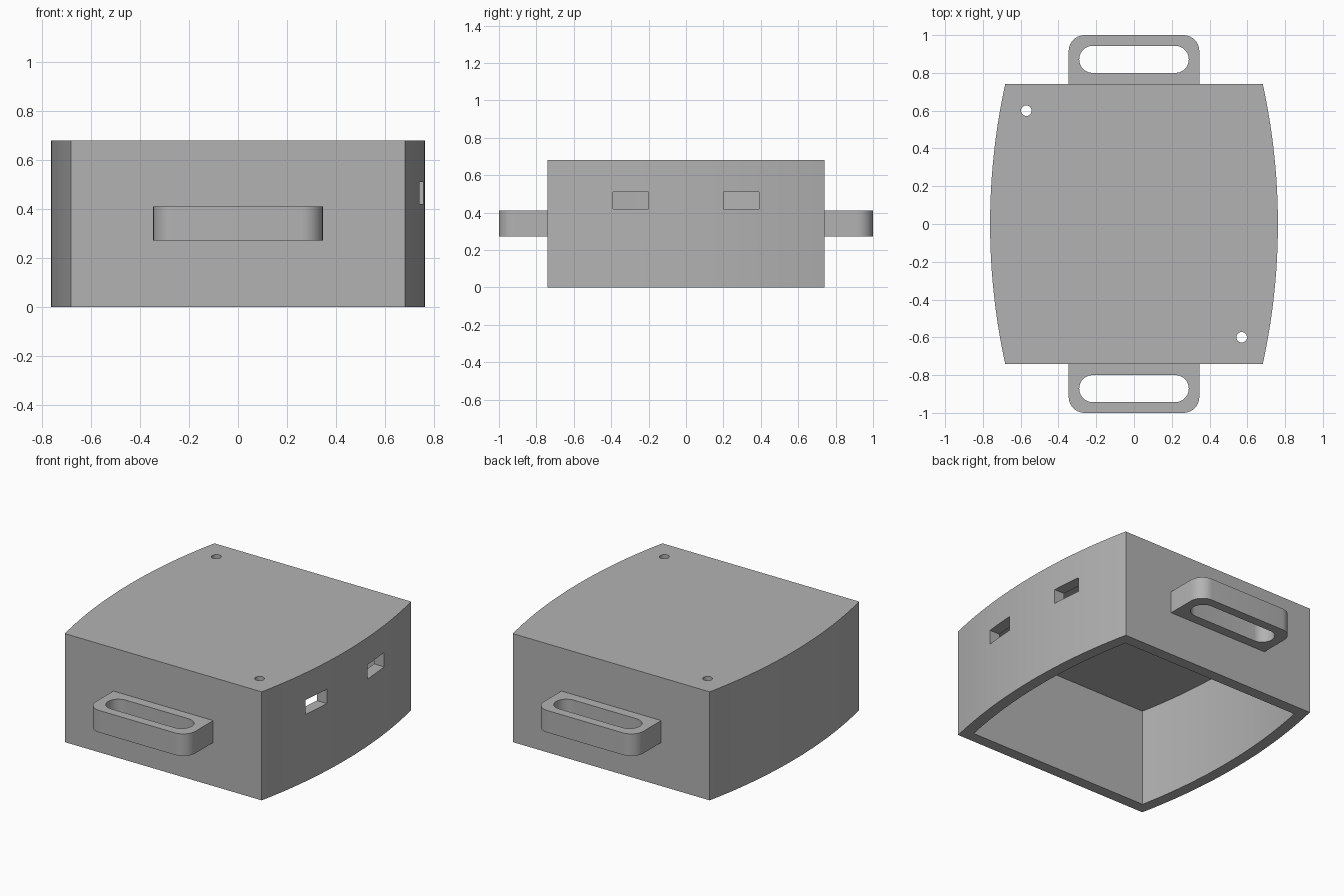
import bpy, bmesh
from math import sin, cos, pi, asin
from mathutils import Matrix

cube = bpy.data.objects.get("Cube")
if cube:
    bpy.data.objects.remove(cube, do_unlink=True)

GREY = (0.45, 0.45, 0.45, 1)
grey = bpy.data.materials.new("plain grey")
grey.use_nodes = True
grey.diffuse_color = GREY
grey.node_tree.nodes["Principled BSDF"].inputs["Base Color"].default_value = GREY

HALF_Y, END_X, BULGE, HEIGHT, WALL = 0.74, 0.682, 0.08, 0.68, 0.07
RADIUS = (HALF_Y ** 2 + BULGE ** 2) / (2 * BULGE)
CENTRE = END_X + BULGE - RADIUS


def prism(name, outline, z0, z1):
    """Extrude a counter-clockwise outline from z0 to z1."""
    bm = bmesh.new()
    face = bm.faces.new([bm.verts.new((x, y, z0)) for x, y in outline])
    top = bmesh.ops.extrude_face_region(bm, geom=[face])["geom"]
    verts = [g for g in top if isinstance(g, bmesh.types.BMVert)]
    bmesh.ops.translate(bm, verts=verts, vec=(0, 0, z1 - z0))
    bmesh.ops.recalc_face_normals(bm, faces=bm.faces)
    mesh = bpy.data.meshes.new(name)
    bm.to_mesh(mesh)
    bm.free()
    mesh.materials.append(grey)
    obj = bpy.data.objects.new(name, mesh)
    bpy.context.collection.objects.link(obj)
    return obj


def bowed(inset, steps=24):
    """Straight front and back, sides bowed outwards."""
    r, y = RADIUS - inset, HALF_Y - inset
    a = asin(y / r)
    angles = [-a + 2 * a * i / steps for i in range(steps + 1)]
    side = [(CENTRE + r * cos(t), r * sin(t)) for t in angles]
    return side + [(-x, -y) for x, y in side]


def rounded(x0, x1, y0, y1, r, steps=10, round_inner=True):
    """Rectangle with rounded corners; the y0 corners may stay square."""
    points = []
    corners = [(x1, y0, 1, -1), (x1, y1, 1, 1), (x0, y1, -1, 1), (x0, y0, -1, -1)]
    for k, (x, y, sx, sy) in enumerate(corners):
        if sy < 0 and not round_inner:
            points.append((x, y))
            continue
        for i in range(steps + 1):
            t = (k - 1 + i / steps) * pi / 2
            points.append((x - sx * r + r * cos(t), y - sy * r + r * sin(t)))
    return points


def cut(obj, cutters):
    """Subtract the cutters, then discard them."""
    bpy.ops.object.select_all(action='DESELECT')
    bpy.context.view_layer.objects.active = obj
    obj.select_set(True)
    for c in cutters:
        c.hide_render = True
        mod = obj.modifiers.new("cut", 'BOOLEAN')
        mod.operation, mod.solver, mod.object = 'DIFFERENCE', 'EXACT', c
        bpy.ops.object.modifier_apply(modifier=mod.name)
        bpy.data.objects.remove(c, do_unlink=True)
    bpy.ops.object.shade_smooth_by_angle(angle=pi / 6)


# Hollow housing, open underneath
housing = prism("housing", bowed(0), 0, HEIGHT)
cutters = [prism("cavity", bowed(WALL), -0.1, HEIGHT - WALL)]

# Two slots in the left wall
for y0 in (-0.39, 0.2):
    y1 = y0 + 0.19
    cutters.append(prism("slot", [(0.6, y0), (0.9, y0), (0.9, y1), (0.6, y1)], 0.42, 0.51))

# Screw holes at opposite corners of the top
for s in (-1, 1):
    x, y, r = s * 0.57, s * -0.6, 0.028
    ring = [(x + r * cos(i * pi / 12), y + r * sin(i * pi / 12)) for i in range(24)]
    cutters.append(prism("screw_hole", ring, 0.55, 0.8))
cut(housing, cutters)

# Loop handles at the back and front
for name, turn in (("back_handle", 0), ("front_handle", pi)):
    handle = prism(name, rounded(-0.346, 0.346, HALF_Y, 1, 0.085, round_inner=False), 0.272, 0.41)
    grip = prism("grip", rounded(-0.29, 0.29, 0.8, 0.943, 0.0714), 0.2, 0.5)
    cut(handle, [grip])
    handle.data.transform(Matrix.Rotation(turn, 4, 'Z'))
